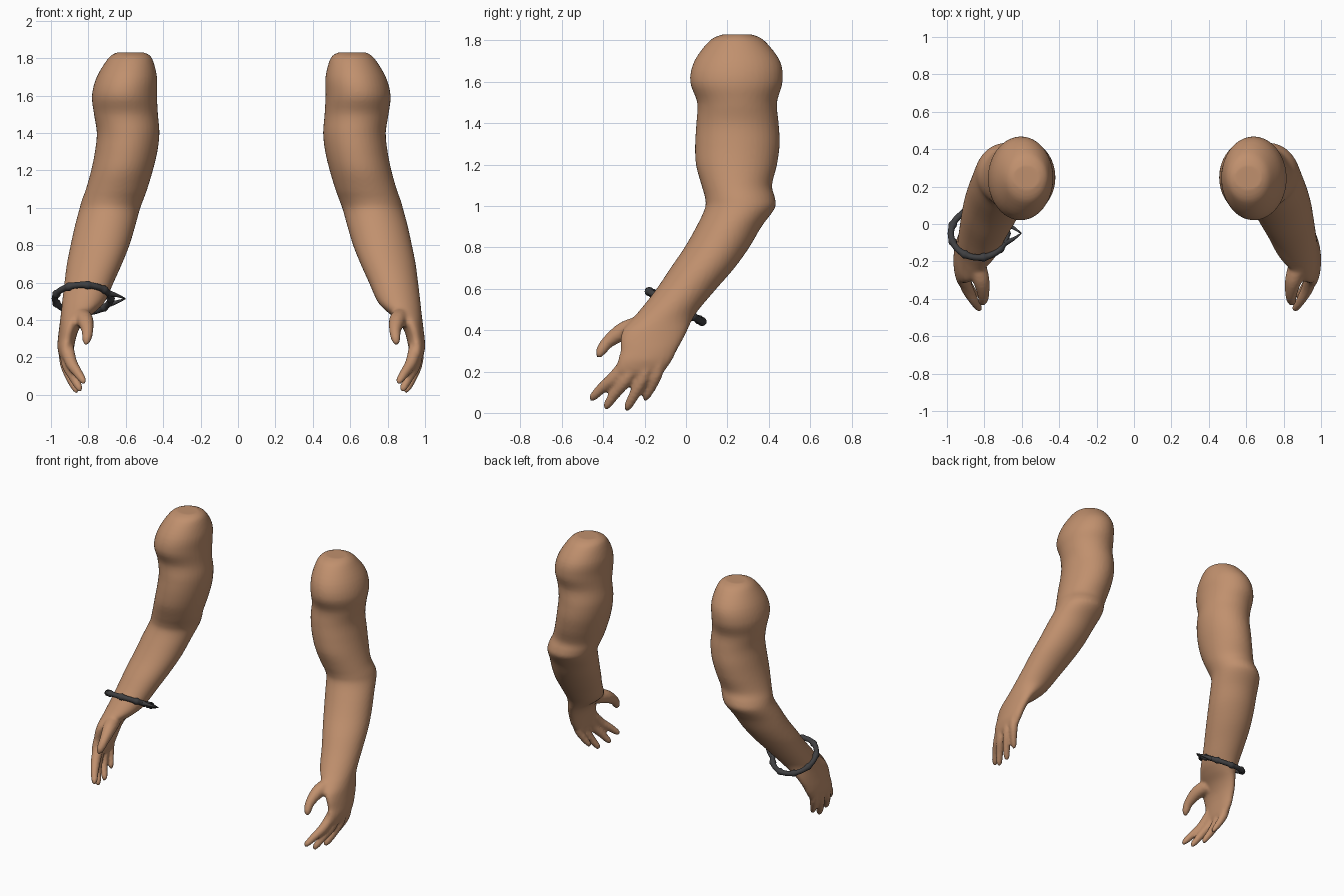
import bpy, bmesh, math
from mathutils import Vector

if "Cube" in bpy.data.objects:
    bpy.data.objects.remove(bpy.data.objects["Cube"])

MID = 0.0175  # mirror plane between the arms


def material(name, rgb):
    m = bpy.data.materials.new(name)
    m.diffuse_color = (*rgb, 1)
    m.use_nodes = True
    m.node_tree.nodes["Principled BSDF"].inputs["Base Color"].default_value = m.diffuse_color
    return m


skin = material("tan skin", (0.53, 0.28, 0.155))
dark = material("dark metal", (0.05, 0.05, 0.053))


def smooth_rows(rows, steps):
    """Catmull-Rom interpolation through rows of numbers."""
    out = []
    for i in range(len(rows) - 1):
        p0, p1 = rows[max(i - 1, 0)], rows[i]
        p2, p3 = rows[i + 1], rows[min(i + 2, len(rows) - 1)]
        for s in range(steps):
            t = s / steps
            out.append([0.5 * (2 * b + (c - a) * t + (2 * a - 5 * b + 4 * c - d) * t * t
                               + (3 * b - a - 3 * c + d) * t ** 3)
                        for a, b, c, d in zip(p0, p1, p2, p3)])
    return out + [list(rows[-1])]


def loft(bm, rings, closed=False):
    vs = [[bm.verts.new(p) for p in r] for r in rings]
    n = len(vs[0])
    pairs = list(zip(vs, vs[1:])) + ([(vs[-1], vs[0])] if closed else [])
    for a, b in pairs:
        for i in range(n):
            j = (i + 1) % n
            bm.faces.new((a[i], a[j], b[j], b[i]))
    if not closed:
        bm.faces.new(vs[0][::-1])
        bm.faces.new(vs[-1])


def tube(bm, rows, ref, sides=14, closed=False):
    """Round tube through rows of (x, y, z, radius)."""
    pts = [Vector(r[:3]) for r in rows]
    n, rings = len(pts), []
    for i, p in enumerate(pts):
        if closed:
            t = pts[(i + 1) % n] - pts[i - 1]
        else:
            t = pts[min(i + 1, n - 1)] - pts[max(i - 1, 0)]
        a = t.cross(ref).normalized()
        b = t.cross(a).normalized()
        rings.append([p + rows[i][3] * (math.cos(k * math.tau / sides) * a
                                        + math.sin(k * math.tau / sides) * b)
                      for k in range(sides)])
    loft(bm, rings, closed)


def finish(bm, name, mat):
    bmesh.ops.recalc_face_normals(bm, faces=bm.faces)
    me = bpy.data.meshes.new(name)
    bm.to_mesh(me)
    bm.free()
    me.materials.append(mat)
    for p in me.polygons:
        p.use_smooth = True
    ob = bpy.data.objects.new(name, me)
    bpy.context.collection.objects.link(ob)
    return ob


# Arm and palm sections: z, x min, x max, y min, y max
SECTIONS = [
    (1.83, .535, .685, .18, .315), (1.80, .495, .728, .115, .378),
    (1.70, .468, .79, .04, .455), (1.60, .468, .816, .02, .467),
    (1.50, .463, .805, .054, .44), (1.40, .455, .79, .05, .448),
    (1.30, .466, .80, .044, .453), (1.20, .49, .82, .048, .44),
    (1.10, .52, .848, .075, .416), (1.04, .542, .87, .092, .43),
    (0.99, .56, .884, .092, .43), (0.90, .585, .908, .05, .365),
    (0.80, .615, .93, -.007, .306), (0.70, .655, .95, -.075, .234),
    (0.60, .70, .963, -.142, .147), (0.50, .745, .975, -.22, .062),
    (0.45, .79, .98, -.265, .03), (0.40, .85, .986, -.305, .007),
    (0.35, .885, .992, -.317, -.018), (0.30, .902, .998, -.317, -.045),
    (0.25, .912, 1.00, -.33, -.07), (0.20, .922, .988, -.338, -.105),
    (0.175, .935, .972, -.31, -.13),
]
# Thumb and fingers: x, y, z, radius
DIGITS = [
    [(.875, -.22, .42, .05), (.852, -.30, .396, .045), (.84, -.375, .345, .032),
     (.844, -.412, .297, .025), (.85, -.423, .268, .01)],
    [(.95, -.27, .26, .036), (.928, -.342, .175, .033), (.892, -.408, .118, .026),
     (.865, -.448, .078, .02), (.857, -.463, .062, .009)],
    [(.957, -.235, .26, .036), (.947, -.287, .165, .033), (.912, -.345, .09, .026),
     (.885, -.38, .038, .02), (.877, -.392, .02, .009)],
    [(.96, -.18, .26, .036), (.957, -.207, .17, .032), (.93, -.25, .088, .026),
     (.903, -.28, .032, .02), (.896, -.291, .012, .009)],
    [(.96, -.125, .27, .034), (.957, -.142, .19, .03), (.935, -.168, .125, .024),
     (.912, -.193, .078, .018), (.905, -.202, .06, .008)],
]


def build_arm(name, sign):
    bm = bmesh.new()
    rings = []
    for z, x0, x1, y0, y1 in smooth_rows(SECTIONS, 4):
        rings.append([Vector(((x0 + x1) / 2 + (x1 - x0) / 2 * math.cos(a),
                              (y0 + y1) / 2 + (y1 - y0) / 2 * math.sin(a), z))
                      for a in (k * math.tau / 40 for k in range(40))])
    loft(bm, rings)
    for d in DIGITS:
        tube(bm, smooth_rows(d, 4), Vector((1, 0, 0)))
    for v in bm.verts:
        v.co.x = MID + sign * (v.co.x - MID)
    ob = finish(bm, name, skin)
    # Fuse hand parts into one smooth skin
    rm = ob.modifiers.new("fuse", 'REMESH')
    rm.mode = 'VOXEL'
    rm.voxel_size = 0.01
    rm.use_smooth_shade = True
    sm = ob.modifiers.new("soften", 'SMOOTH')
    sm.factor = 0.5
    sm.iterations = 4


build_arm("right_arm", 1)
build_arm("left_arm", -1)

# Knotted bracelet around the left wrist
C = Vector((-.83, -.05, .514))
U = Vector((1, 0, 0))
V = Vector((0, .25, -.142)).normalized()
N = U.cross(V)


def on_ring(a, r):
    return C + r * (math.cos(a) * U + math.sin(a) * V)


bm = bmesh.new()
rows = []
for k in range(96):
    a = k * math.tau / 96
    rows.append((*on_ring(a, .149), .017 + .006 * max(0, math.cos(9 * a)) ** 3))
tube(bm, rows, N, 12, True)
finish(bm, "bracelet", dark)

# Two thin prongs meeting in a point on the inner side
bm = bmesh.new()
tip = C + .228 * U
for s in (-1, 1):
    base = on_ring(s * .42, .15)
    bend = on_ring(s * .2, .185)
    tube(bm, smooth_rows([(*base, .017), (*bend, .010), (*tip, .003)], 5), N, 10)
finish(bm, "bracelet_point", dark)
